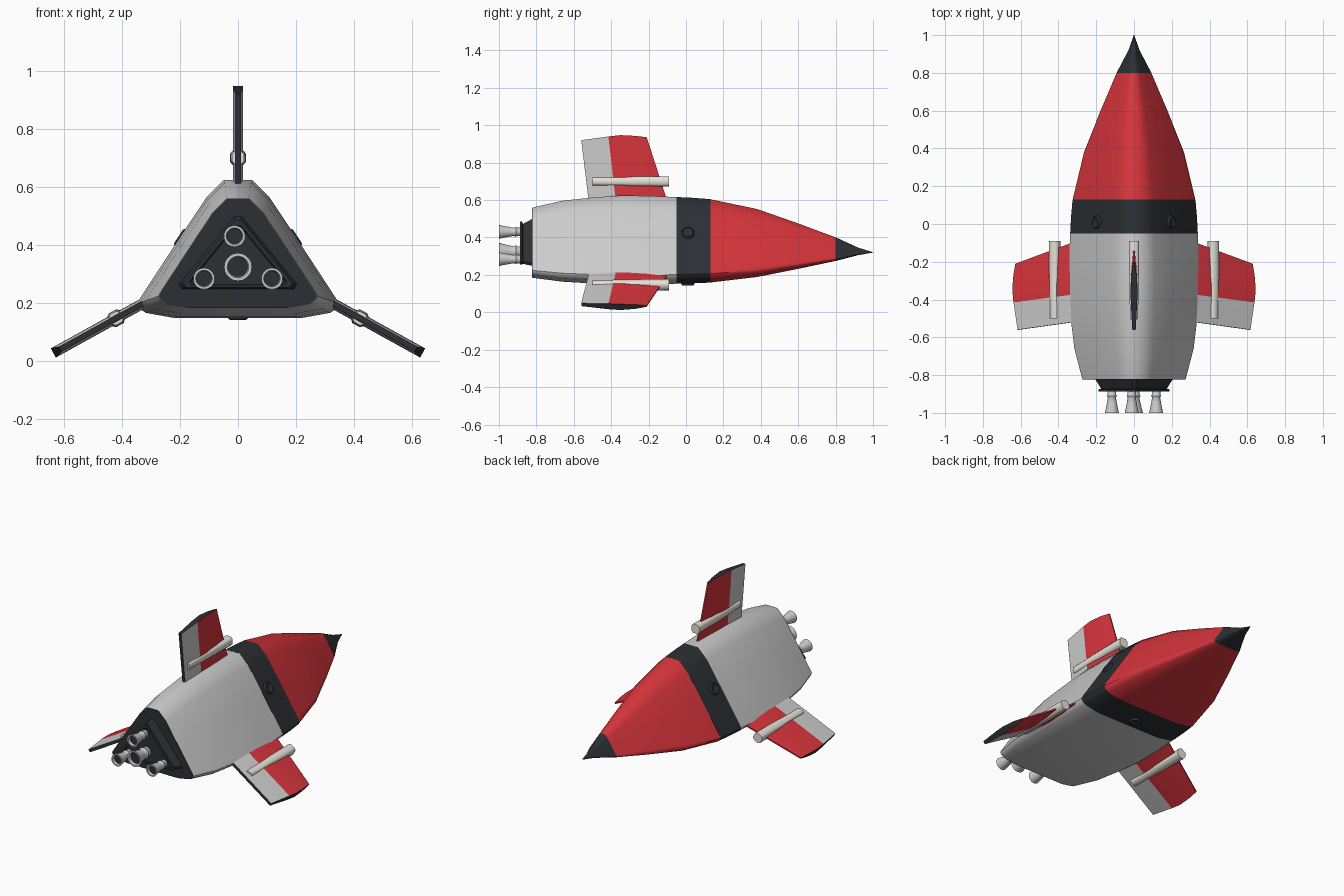
import bpy, bmesh
from math import sin, cos, pi, radians
from mathutils import Vector

if "Cube" in bpy.data.objects:
    bpy.data.objects.remove(bpy.data.objects["Cube"])

AXIS_Z = 0.32


def material(name, rgb):
    m = bpy.data.materials.new(name)
    m.diffuse_color = (*rgb, 1)
    return m


RED = material("red", (0.68, 0.035, 0.045))
DARK = material("dark", (0.025, 0.029, 0.034))
WHITE = material("off_white", (0.80, 0.77, 0.70))


def finish(name, bm, mats=(), angle=50):
    bmesh.ops.recalc_face_normals(bm, faces=bm.faces)
    me = bpy.data.meshes.new(name)
    bm.to_mesh(me)
    bm.free()
    for m in mats:
        me.materials.append(m)
    ob = bpy.data.objects.new(name, me)
    bpy.context.collection.objects.link(ob)
    bpy.ops.object.select_all(action='DESELECT')
    ob.select_set(True)
    bpy.context.view_layer.objects.active = ob
    bpy.ops.object.shade_smooth_by_angle(angle=radians(angle))
    return ob


def loft(name, section, stations, centre, mats=(), axes=None, angle=50):
    """Sweep a 2D section through (position, scale) stations along an axis."""
    u, v, w = axes or (Vector((1, 0, 0)), Vector((0, 0, 1)), Vector((0, 1, 0)))
    centre = Vector(centre)
    bm = bmesh.new()
    rings = [[bm.verts.new(centre + u * a * s + v * b * s + w * t) for a, b in section]
             for t, s in stations]
    n = len(section)
    for r0, r1 in zip(rings, rings[1:]):
        for i in range(n):
            bm.faces.new((r0[i], r0[(i + 1) % n], r1[(i + 1) % n], r1[i]))
    bm.faces.new(rings[0])
    bm.faces.new(rings[-1])
    return finish(name, bm, mats, angle)


def circle(n):
    return [(cos(2 * pi * i / n), sin(2 * pi * i / n)) for i in range(n)]


# rounded triangular body section, right half mirrored
half = [(0.048, .304), (.11, .242), (.195, .114), (.335, -.10), (.347, -.122),
        (.340, -.138), (.318, -.154), (.217, -.172)]
tri = half + [(-x, z) for x, z in reversed(half)]
C = (0, 0, AXIS_Z)

# body, band, nose and tip
loft("hull", tri, [(-.82, .79), (-.66, .91), (-.5, .965), (-.35, 1), (-.2, .995), (-.05, .972)], C)
loft("cockpit_band", tri, [(-.05, .974), (.04, .96), (.13, .937)], C, [DARK])
loft("nose", tri, [(.13, .935), (.38, .763), (.6, .51), (.8, .265)], C, [RED])
loft("nose_tip", tri, [(.8, .266), (.92, .085), (1.0, .004)], C, [DARK])
loft("rear_plate", tri, [(-.824, .785), (-.81, .785)], C, [DARK])

# triangular engine mount
mount = [(0.012, .175), (.2, -.055), (.19, -.07), (-.19, -.07), (-.2, -.055), (-.012, .175)]
loft("engine_mount", mount, [(-.82, 1.03), (-.872, .87), (-.876, .94), (-.888, .94), (-.888, .84),
                             (-.88, .8)], C, [DARK], angle=30)

# engine bells with dark throats
bell = [(-.875, .60), (-.905, .60), (-.91, .72), (-.92, .58), (-.945, .70), (-.975, .85),
        (-1.0, 1.0), (-1.0, .78), (-.95, .5)]
for i, (x, z, r) in enumerate([(0, .324, .048), (-.012, .43, .037), (-.117, .284, .037), (.117, .284, .037)]):
    loft(f"engine_bell_{i}", circle(20), [(t, s * r) for t, s in bell], (x, 0, z))
    loft(f"engine_throat_{i}", circle(20), [(-.985, .73 * r), (-.952, .52 * r), (-.949, .4 * r)],
         (x, 0, z), [DARK])

# portholes on each face of the band
side_n = Vector((.84, 0, .54))
for name, pos, n in [("right", (.194, .01, .422), side_n),
                     ("left", (-.194, .01, .422), Vector((-.84, 0, .54))),
                     ("bottom", (0, .01, .155), Vector((0, 0, -1)))]:
    n = n.normalized()
    u = Vector((0, 1, 0))
    loft(f"porthole_{name}", circle(20), [(-.03, .034), (.008, .034), (.013, .028), (.009, .024)],
         pos, [DARK], (u, n.cross(u), n))


def fin(name, root, direction):
    """Root point and outward direction in the xz plane."""
    d = Vector(direction).normalized()
    o = Vector(root)
    y = Vector((0, 1, 0))
    side = d.cross(y)
    # root y, tip y, tip height, half thickness
    chord = [(-.515, -.56, .31, .009), (-.37, -.415, .33, .017), (-.31, -.35, .337, .018),
             (-.19, -.27, .333, .013), (-.085, -.21, .326, .004)]
    bm = bmesh.new()
    grid = []
    for ry, ty, h, t in chord:
        grid.append([[bm.verts.new(o + d * hh + y * yy + side * s * t)
                      for hh, yy in ((-.06, ry), (h, ty))] for s in (-1, 1)])

    def face(verts, m):
        bm.faces.new(verts).material_index = m

    for i, (a, b) in enumerate(zip(grid, grid[1:])):
        for s in (0, 1):
            face((a[s][0], a[s][1], b[s][1], b[s][0]), 0 if i == 0 else 1)
        face((a[0][1], a[1][1], b[1][1], b[0][1]), 2)
        face((a[0][0], a[1][0], b[1][0], b[0][0]), 2)
    for g, m in ((grid[0], 2), (grid[-1], 1)):
        face((g[0][0], g[0][1], g[1][1], g[1][0]), m)
    finish(name, bm, [GREY, RED, DARK], 30)
    # pale rail running through the fin
    octo = [(1, .55), (.6, 1), (-.6, 1), (-1, .55), (-1, -.55), (-.6, -1), (.6, -1), (1, -.55)]
    loft(name + "_rail", octo, [(-.5, .021), (-.3, .025), (-.09, .027)], o + d * .09, [WHITE],
         (side, d, y), 60)


GREY = material("grey", (0.8, 0.8, 0.8))
GREY.diffuse_color = (0.42, 0.42, 0.42, 1)
GREY.diffuse_color = bpy.data.materials.new("plain").diffuse_color
fin("top_fin", (0, 0, .61), (0, 0, 1))
for name, s in (("right", 1), ("left", -1)):
    fin(f"{name}_fin", (.341 * s, 0, .191), (.875 * s, 0, -.484))

for m in bpy.data.materials:
    if m.users and not m.is_grease_pencil:
        m.use_nodes = True
        m.node_tree.nodes["Principled BSDF"].inputs["Base Color"].default_value = m.diffuse_color
